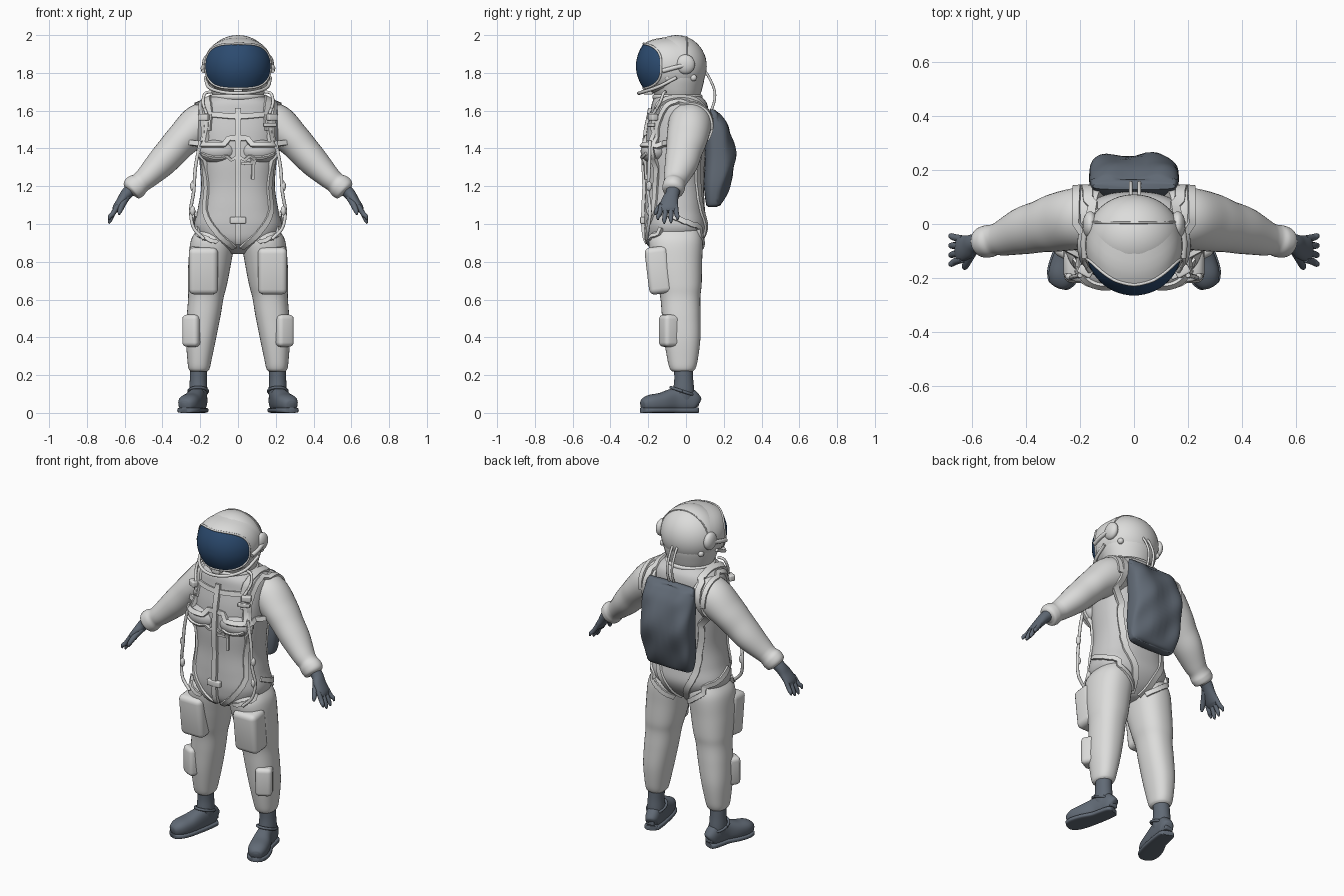
import bpy, bmesh, math
from mathutils import Vector, Matrix, Euler
from mathutils.bvhtree import BVHTree

if "Cube" in bpy.data.objects:
    bpy.data.objects.remove(bpy.data.objects["Cube"])


def material(name, rgb):
    mat = bpy.data.materials.new(name)
    mat.use_nodes = True
    mat.diffuse_color = (*rgb, 1)
    node = next(n for n in mat.node_tree.nodes if n.type == 'BSDF_PRINCIPLED')
    node.inputs["Base Color"].default_value = (*rgb, 1)
    return mat


white = material("suit white", (.72, .72, .71))
grey = material("torso light grey", (.6, .6, .6))
slate = material("slate grey", (.12, .145, .18))
blue = material("visor blue", (.025, .07, .16))


def finish(name, bm, mat, mirror=False):
    bmesh.ops.recalc_face_normals(bm, faces=bm.faces[:])
    mesh = bpy.data.meshes.new(name)
    bm.to_mesh(mesh)
    bm.free()
    mesh.materials.append(mat)
    mesh.shade_smooth()
    mesh.set_sharp_from_angle(angle=math.radians(50))
    obj = bpy.data.objects.new(name, mesh)
    bpy.context.scene.collection.objects.link(obj)
    if mirror:
        obj.modifiers.new("Mirror", 'MIRROR').use_clip = False
    return obj


def spline(points, steps=6):
    pts = [Vector(p) for p in points]
    ext = [pts[0] * 2 - pts[1], *pts, pts[-1] * 2 - pts[-2]]
    out = []
    for a, b, c, d in zip(ext, ext[1:], ext[2:], ext[3:]):
        for i in range(steps):
            t = i / steps
            out.append(b + (c - a) * (t / 2) + (a * 2 - b * 5 + c * 4 - d) * (t * t / 2)
                       + (b * 3 - a - c * 3 + d) * (t ** 3 / 2))
    return out + [pts[-1]]


def skin(name, rings, mat, mirror=False, caps=True):
    bm = bmesh.new()
    loops = [[bm.verts.new(p) for p in ring] for ring in rings]
    count = len(loops[0])
    for low, high in zip(loops, loops[1:]):
        for i in range(count):
            j = (i + 1) % count
            bm.faces.new((low[i], low[j], high[j], high[i]))
    if caps:
        bm.faces.new(loops[0])
        bm.faces.new(loops[-1])
    return finish(name, bm, mat, mirror)


def superellipse(power, sides):
    for i in range(sides):
        angle = math.tau * i / sides
        yield [math.copysign(abs(f) ** (2 / power), f) for f in (math.cos(angle), math.sin(angle))]


def tangent(path, i):
    return (Vector(path[min(i + 1, len(path) - 1)][:3]) - Vector(path[max(i - 1, 0)][:3])).normalized()


# Stations are x, y, z, half width, half depth
def loft(name, stations, mat, mirror=False, power=2, ref=(0, 1, 0), upright=False, sides=36):
    path, rings = spline(stations), []
    for i, p in enumerate(path):
        t = Vector((0, 0, 1)) if upright else tangent(path, i)
        u = (Vector(ref) - t * t.dot(Vector(ref))).normalized()
        v = t.cross(u)
        a, b = max(p[3], .002), max(p[4], .002)
        rings.append([Vector(p[:3]) + v * a * c + u * b * s for c, s in superellipse(power, sides)])
    return skin(name, rings, mat, mirror)


def tube(name, points, radius, mat, mirror=False):
    return loft(name, [(*p, radius, radius) for p in points], mat, mirror, ref=(.3, .5, .8), sides=10)


def ellipsoid(name, center, radii, mat, mirror=False):
    bm = bmesh.new()
    matrix = Matrix.Translation(center) @ Matrix.Diagonal((*radii, 1))
    bmesh.ops.create_uvsphere(bm, u_segments=40, v_segments=24, radius=1, matrix=matrix)
    return finish(name, bm, mat, mirror)


def box(name, center, size, mat, bevel, mirror=False, turn=(0, 0, 0)):
    bm = bmesh.new()
    matrix = Matrix.Translation(center) @ Euler(turn).to_matrix().to_4x4() @ Matrix.Diagonal((*size, 1))
    bmesh.ops.create_cube(bm, size=1, matrix=matrix)
    bmesh.ops.bevel(bm, geom=bm.edges[:], offset=bevel, segments=4, profile=.5, affect='EDGES')
    return finish(name, bm, mat, mirror)


# Suit body
torso = loft("torso", [
    (0, -.06, .84, .04, .06), (0, -.065, .9, .17, .135), (0, -.055, .98, .23, .165),
    (0, -.06, 1.08, .213, .16), (0, -.06, 1.2, .195, .155), (0, -.06, 1.34, .205, .16),
    (0, -.05, 1.48, .215, .16), (0, -.035, 1.58, .215, .155), (0, -.035, 1.64, .195, .145),
    (0, -.04, 1.675, .14, .12), (0, -.04, 1.69, .1, .1)], grey, power=2.4, upright=True, sides=56)
arm = loft("sleeve", [
    (.12, .02, 1.55, .095, .11), (.2, .02, 1.525, .11, .115), (.29, .005, 1.45, .092, .108),
    (.35, -.01, 1.385, .085, .096), (.41, -.025, 1.32, .078, .088), (.48, -.05, 1.25, .062, .068),
    (.515, -.058, 1.22, .056, .058), (.54, -.064, 1.2, .064, .06), (.565, -.068, 1.18, .058, .054),
    (.575, -.07, 1.17, .03, .03)], white, True)
leg = loft("trouser_leg", [
    (.12, -.05, .98, .09, .12), (.134, -.055, .91, .116, .143), (.15, -.047, .79, .113, .132),
    (.162, -.035, .68, .104, .118), (.17, -.03, .61, .094, .106), (.182, -.025, .51, .089, .102),
    (.196, -.02, .39, .079, .096), (.204, -.018, .28, .064, .08), (.206, -.018, .235, .056, .068),
    (.206, -.018, .22, .045, .055)], white, True, power=2.3, upright=True)
chest = ellipsoid("chest_pouch", (.105, -.165, 1.385), (.105, .075, .065), grey, True)
box("thigh_pocket", (.183, -.145, .755), (.155, .125, .25), white, .03, True, (.12, 0, 0))
box("shin_pocket", (.238, -.085, .435), (.095, .1, .17), white, .024, True, (0, 0, .5))

# Straps are laid onto the body surface
body = bmesh.new()
for part in (torso, arm, leg, chest):
    body.from_mesh(part.data)
tree = BVHTree.FromBMesh(body)
body.free()


def strap(name, points, width, mirror=True, mat=white, thick=.011):
    hits = [tree.find_nearest(p)[:2] for p in spline(points, 8)]
    path = [h[0] for h in hits]
    rings = []
    for i, p in enumerate(path):
        near = hits[max(i - 2, 0):i + 3]
        n = sum((h[1] for h in near), Vector()).normalized()
        side = n.cross(tangent(path, i)).normalized() * (width / 2)
        rings.append([p + side - n * .01, p + side * .9 + n * thick,
                      p - side * .9 + n * thick, p - side - n * .01])
    return skin(name, rings, mat, mirror)


strap("shoulder_strap", [
    (.03, .01, .85), (.08, .12, .95), (.15, .12, 1.1), (.19, .12, 1.3), (.18, .16, 1.5),
    (.17, .12, 1.64), (.17, -.02, 1.7), (.175, -.18, 1.63), (.19, -.22, 1.5)], .04)
strap("side_strap", [
    (.175, -.19, 1.63), (.195, -.2, 1.5), (.21, -.18, 1.35), (.2, -.19, 1.2), (.2, -.2, 1.08),
    (.14, -.24, .97), (.07, -.24, .89), (.02, -.19, .85)], .032)
strap("leg_loop", [(.25, -.1, 1.06), (.26, 0, 1.02), (.2, .12, .97), (.11, .12, .9), (.04, .05, .85)], .03)
strap("hip_strap", [(.1, -.24, .9), (.17, -.24, .93), (.25, -.15, .97)], .024)
strap("armhole_strap", [(.2, -.17, 1.4), (.215, -.17, 1.55), (.225, -.05, 1.68),
                        (.22, .12, 1.63), (.21, .14, 1.5)], .03)
strap("collar_strap", [(-.18, -.2, 1.59), (-.09, -.24, 1.585), (0, -.25, 1.58),
                       (.09, -.24, 1.585), (.18, -.2, 1.59)], .03, False)
strap("chest_band", [(.01, -.26, 1.46), (.1, -.28, 1.455), (.18, -.24, 1.44), (.24, -.12, 1.42)], .03)
strap("pouch_edge", [(.01, -.26, 1.355), (.07, -.28, 1.325), (.14, -.27, 1.33), (.2, -.22, 1.37)], .016)
strap("front_zip", [(0, -.25, z) for z in (1.62, 1.5, 1.35, 1.2, 1.05, .95, .87)], .034, False, thick=.016)
strap("tab_strap", [(.02, -.26, 1.32), (.06, -.26, 1.322), (.1, -.25, 1.32)], .016, False)
strap("hanging_tab", [(.09, -.25, 1.32), (.09, -.25, 1.28), (.088, -.25, 1.235)], .018, False)
box("zip_buckle", (0, -.228, 1.02), (.085, .03, .035), white, .006)
box("shoulder_buckle", (.18, -.175, 1.565), (.055, .035, .035), white, .007, True, (0, 0, .5))
box("chest_clip", (.17, -.185, 1.525), (.07, .02, .022), white, .005, False, (0, 0, .4))
tube("side_hose", [(.2, -.19, 1.44), (.225, -.195, 1.3), (.235, -.2, 1.17), (.25, -.19, 1.07),
                   (.235, -.2, .98), (.18, -.21, .92)], .009, white, True)
for z in (1.2, 1.07):
    ellipsoid("hose_joint", (.24, -.195, z), (.014, .014, .026), white, True)

# Gloves
loft("glove_palm", [
    (.55, -.064, 1.2, .035, .04), (.59, -.072, 1.16, .031, .036), (.615, -.085, 1.125, .026, .044),
    (.643, -.092, 1.085, .021, .048), (.655, -.092, 1.065, .012, .04)], slate, True)
for root, tip, drop in ((-.13, -.148, .02), (-.105, -.115, 0), (-.08, -.08, .003), (-.056, -.045, .02)):
    loft("finger", [(.635, root, 1.1, .013, .014), (.662, (root + tip) / 2, 1.055, .013, .013),
                    (.677, tip, 1.02 + drop, .011, .011), (.683, tip, 1.002 + drop, .004, .004)],
         slate, True, sides=12)
loft("thumb", [(.59, -.09, 1.14, .018, .018), (.61, -.125, 1.105, .016, .016),
               (.625, -.155, 1.07, .013, .013), (.63, -.165, 1.05, .005, .005)], slate, True, sides=14)

# Boots
foot = [(.195, .06, .045, .022, .03), (.2, .045, .055, .038, .05), (.208, 0, .07, .043, .068),
        (.22, -.06, .067, .046, .064), (.245, -.13, .055, .056, .052), (.265, -.19, .05, .054, .045),
        (.28, -.225, .042, .036, .03), (.284, -.234, .04, .014, .014)]
loft("boot_shaft", [(.206, -.015, .26, .045, .05), (.21, -.012, .18, .045, .05),
                    (.21, -.012, .11, .048, .056), (.21, -.01, .05, .04, .05)], slate, True, upright=True)
loft("boot_foot", foot, slate, True, power=2.4, ref=(0, 0, 1))
loft("boot_sole", [(x, y, .014, a + .006, .014) for x, y, z, a, b in foot], slate, True,
     power=4, ref=(0, 0, 1))
ring = [math.tau * i / 12 for i in range(13)]
tube("boot_strap", [(.211 + .05 * math.cos(a), -.02 + .06 * math.sin(a), .115 - .02 * math.sin(a))
                    for a in ring], .008, slate, True)
box("heel_clip", (.2, .055, .045), (.05, .025, .025), slate, .006, True)

# Soft backpack with folds
pack = loft("backpack", [
    (0, .14, 1.09, .125, .022), (0, .15, 1.11, .148, .045), (0, .165, 1.21, .165, .07),
    (0, .182, 1.36, .165, .082), (0, .165, 1.5, .165, .068), (0, .15, 1.57, .16, .04),
    (0, .14, 1.605, .152, .012)], slate, power=3.4, upright=True, sides=56)
for v in pack.data.vertices:
    if v.co.y > .17:
        v.co.y += .011 * math.sin(v.co.x * 32 + v.co.z * 11) * math.sin(v.co.z * 17) - .006

# Helmet shell
center, radii = Vector((0, -.05, 1.835)), Vector((.175, .16, .165))
ellipsoid("helmet", center, radii, white)
loft("helmet_base", [(0, -.045, 1.65, .135, .12), (0, -.045, 1.67, .132, .118), (0, -.048, 1.71, .146, .132),
                     (0, -.05, 1.76, .16, .146), (0, -.05, 1.8, .165, .15)], white, upright=True)
loft("neck_ring", [(0, -.045, z, .128 + r, .115 + r) for z, r in
                   ((1.655, 0), (1.662, .015), (1.68, .017), (1.69, 0))], white, upright=True)


def on_helmet(direction):
    scaled = Vector([d / r for d, r in zip(direction, radii)]).normalized()
    return center + Vector([s * r for s, r in zip(scaled, radii)])


# Curved visor, its rim and the hood behind it
def visor_ring(scale):
    ring_points = []
    for c, s in superellipse(3, 64):
        turn, rise = c * scale * math.radians(75), s * scale
        bulge = 1 - .22 * rise * rise
        ring_points.append(Vector((.18 * math.sin(turn) * bulge, -.085 - .18 * math.cos(turn) * bulge,
                                   1.836 + .118 * rise)))
    return ring_points


skin("visor", [visor_ring(i / 12) for i in range(1, 13)], blue)
edge = visor_ring(1)
tube("visor_rim", edge[::2] + edge[:1], .006, white)
hood = []
for f in (0, .25, .5, .75, 1):
    hood.append([p.lerp(on_helmet(p - center + Vector((0, .13, 0))), f)
                 + (p - center).normalized() * .01 * math.sin(math.pi * f) for p in edge])
skin("helmet_hood", hood, white, caps=False)

# Helmet fittings
ellipsoid("ear_pod", (.162, -.003, 1.845), (.028, .05, .052), white, True)
tube("visor_arm", [(.178, -.01, 1.84), (.186, -.07, 1.825), (.182, -.125, 1.81)], .012, white, True)
for y, z in ((-.1, 1.77), (.06, 1.76)):
    ellipsoid("helmet_stud", on_helmet((.16, y + .05, z - 1.835)), (.016, .018, .018), white, True)
tube("chin_bar", [(.172, -.05, 1.775), (.155, -.15, 1.725), (.09, -.225, 1.7), (0, -.25, 1.692),
                  (-.09, -.225, 1.7), (-.155, -.15, 1.725), (-.172, -.05, 1.775)], .009, white)
box("chin_latch", (0, -.2, 1.7), (.05, .05, .03), white, .008)
tube("helmet_seam", [on_helmet((math.cos(a), .35, math.sin(a)))
                     for a in (math.pi * i / 16 for i in range(17))], .004, white)
for x in (-.012, .02):
    tube("back_hose", [(x, .09, 1.82), (x, .12, 1.78), (x, .15, 1.71), (x, .15, 1.65), (x, .125, 1.58)],
         .007, white)
tube("neck_hose", [(.14, -.11, 1.7), (.175, -.12, 1.69), (.185, -.14, 1.64), (.165, -.175, 1.58)],
     .008, white, True)
